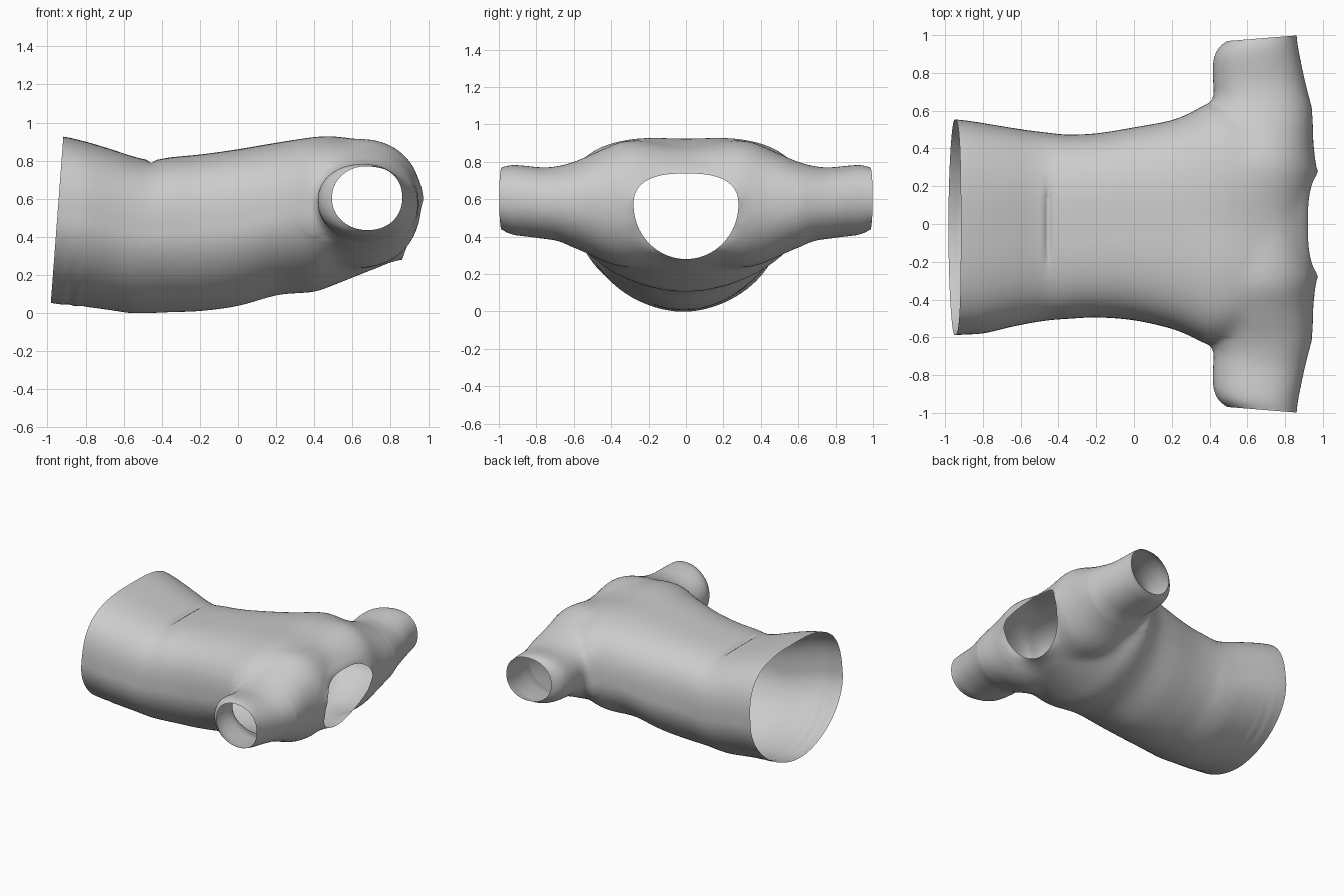
import bpy, bmesh, math
from mathutils import Vector

if "Cube" in bpy.data.objects:
    bpy.data.objects.remove(bpy.data.objects["Cube"])

N = 64


def interp(table, t):
    for a, b in zip(table, table[1:]):
        if t <= b[0]:
            f = max(0, (t - a[0]) / (b[0] - a[0]))
            return a[1] + f * (b[1] - a[1])
    return table[-1][1]


def refine(rows, steps=4):
    """Smooth curve through the rows (Hermite with finite-difference slopes)"""
    def slope(i, k):
        a, b = rows[max(i - 1, 0)], rows[min(i + 1, len(rows) - 1)]
        return (b[k] - a[k]) / (b[0] - a[0])
    out = []
    for i in range(len(rows) - 1):
        a, b = rows[i], rows[i + 1]
        h = b[0] - a[0]
        for s in range(steps):
            t = s / steps
            row = [a[0] + h * t]
            for k in range(1, 5):
                row.append((2*t**3 - 3*t*t + 1) * a[k] + (t**3 - 2*t*t + t) * h * slope(i, k)
                           + (3*t*t - 2*t**3) * b[k] + (t**3 - t*t) * h * slope(i + 1, k))
            out.append(row)
    return out + [rows[-1]]


def spow(v, e):
    return math.copysign(abs(v) ** e, v)


def loft(bm, rows, axis, n_top, n_low):
    """rows: position along axis, side min, side max, z min, z max"""
    rings = []
    for p, s0, s1, z0, z1 in refine(rows):
        ring = []
        for i in range(N):
            a = 2 * math.pi * i / N
            e = 2 / (n_top if math.sin(a) > 0 else n_low)
            s = (s0 + s1) / 2 + (s1 - s0) / 2 * spow(math.cos(a), e)
            z = (z0 + z1) / 2 + (z1 - z0) / 2 * spow(math.sin(a), e)
            ring.append(bm.verts.new((p, s, z) if axis == 'x' else (s, p, z)))
        rings.append(ring)
    faces = [bm.faces.new(rings[0]), bm.faces.new(rings[-1])]
    for r, q in zip(rings, rings[1:]):
        for i in range(N):
            j = (i + 1) % N
            faces.append(bm.faces.new((r[i], r[j], q[j], q[i])))
    bmesh.ops.recalc_face_normals(bm, faces=faces)


# Torso body: x, y min, y max, z min, z max
body = [(-1.06, -.60, .56, .06, .94), (-.92, -.587, .552, .045, .927), (-.8, -.58, .535, .033, .90),
        (-.65, -.545, .51, .012, .855), (-.55, -.525, .495, -.002, .822), (-.45, -.51, .483, .0, .802),
        (-.36, -.503, .474, .004, .817), (-.2, -.495, .48, .010, .832),
        (0, -.51, .512, .037, .86), (.2, -.555, .55, .093, .895), (.3, -.595, .59, .103, .913),
        (.4, -.64, .64, .109, .93), (.5, -.63, .63, .145, .936), (.65, -.58, .58, .205, .912),
        (.8, -.5, .5, .265, .85), (.88, -.42, .42, .305, .79), (.94, -.35, .35, .42, .73),
        (.975, -.29, .29, .52, .68)]
# Shoulders and sleeve: y, x min, x max, z min, z max
arm = [(0, .30, .93, .24, .90), (.28, .30, .97, .235, .918), (.36, .31, .958, .24, .905),
       (.45, .33, .95, .27, .865), (.52, .35, .95, .305, .835), (.6, .385, .945, .34, .80),
       (.68, .42, .925, .375, .778), (.76, .418, .905, .388, .77), (.87, .42, .882, .402, .78),
       (.93, .445, .87, .41, .784), (.965, .485, .865, .425, .778), (.99, .525, .862, .44, .768),
       (1.06, .53, .86, .44, .768)]
arms = [(-r[0], *r[1:]) for r in reversed(arm[1:])] + arm

bm = bmesh.new()
loft(bm, body, 'x', 3.0, 1.85)
loft(bm, arms, 'y', 2.2, 2.1)
me = bpy.data.meshes.new("shirt")
bm.to_mesh(me)
bm.free()
shirt = bpy.data.objects.new("shirt", me)
bpy.context.collection.objects.link(shirt)

# Fuse into one skin and soften
rm = shirt.modifiers.new("fuse", 'REMESH')
rm.mode = 'VOXEL'
rm.voxel_size = .014
sm = shirt.modifiers.new("soften", 'SMOOTH')
sm.factor = .5
sm.iterations = 14
dg = bpy.context.evaluated_depsgraph_get()
fused = bpy.data.meshes.new_from_object(shirt.evaluated_get(dg))
shirt.modifiers.clear()
bm = bmesh.new()
bm.from_mesh(fused)

# Soften the seams where the torso meets the shoulders
seam = [v for v in bm.verts if v.co.x > .2 and abs(v.co.y) < .6]
for _ in range(25):
    bmesh.ops.smooth_vert(bm, verts=seam, factor=.5, use_axis_x=True, use_axis_y=True, use_axis_z=True)

# Open the hem and the two sleeve ends
cuts = [((-.95, 0, .485), (-.865, 0, .065)),
        ((.86, .998, .6), (-.08, 1, 0)), ((.86, -.998, .6), (-.08, -1, 0))]
for co, no in cuts:
    bmesh.ops.bisect_plane(bm, geom=bm.verts[:] + bm.edges[:] + bm.faces[:], dist=1e-5,
                           plane_co=co, plane_no=Vector(no).normalized(), clear_outer=True)


# Neck opening: egg-shaped hole seen along x
def neck_radius(co):
    z = co.z - .57
    n, b = (2.5, .17) if z > 0 else (2, .29)
    return (abs(co.y / .28) ** n + abs(z / b) ** n) ** (1 / n)


hole = [f for f in bm.faces if f.calc_center_median().x > .75 and neck_radius(f.calc_center_median()) < 1]
bmesh.ops.delete(bm, geom=hole, context='FACES')
rim_x = [(.28, .86), (.35, .885), (.48, .943), (.6, .975), (.66, .965), (.74, .92)]
rim = [v for v in bm.verts if v.is_boundary and v.co.x > .7 and abs(v.co.y) < .4]
for v in rim:
    k = neck_radius(v.co)
    v.co.y /= k
    v.co.z = .57 + (v.co.z - .57) / k
    v.co.x = interp(rim_x, v.co.z)
near = [v for v in bm.verts if not v.is_boundary and v.co.x > .75 and neck_radius(v.co) < 1.35]
for _ in range(25):
    bmesh.ops.smooth_vert(bm, verts=near, factor=.5, use_axis_x=True, use_axis_y=True, use_axis_z=True)

# Waist fold on the back, gentle dip along the spine, faint hem wrinkles
for v in bm.verts:
    x, y, z = v.co
    if z > .6:
        v.co.z -= .022 * math.exp(-((x + .455) / .014) ** 2) * math.exp(-(y / .2) ** 4)
        v.co.z -= .014 * math.exp(-((x - .6) / .25) ** 2) * math.exp(-(y / .17) ** 2)
    elif x < -.6 and z < .45:
        w = math.exp(-((x + .87) / .07) ** 2) * (1 - z / .45)
        v.co.z += .003 * w * math.sin((x - .2 * z) * 75)
    v.co.z = max(v.co.z, 0)

bm.to_mesh(me)
bm.free()
for p in me.polygons:
    p.use_smooth = True
